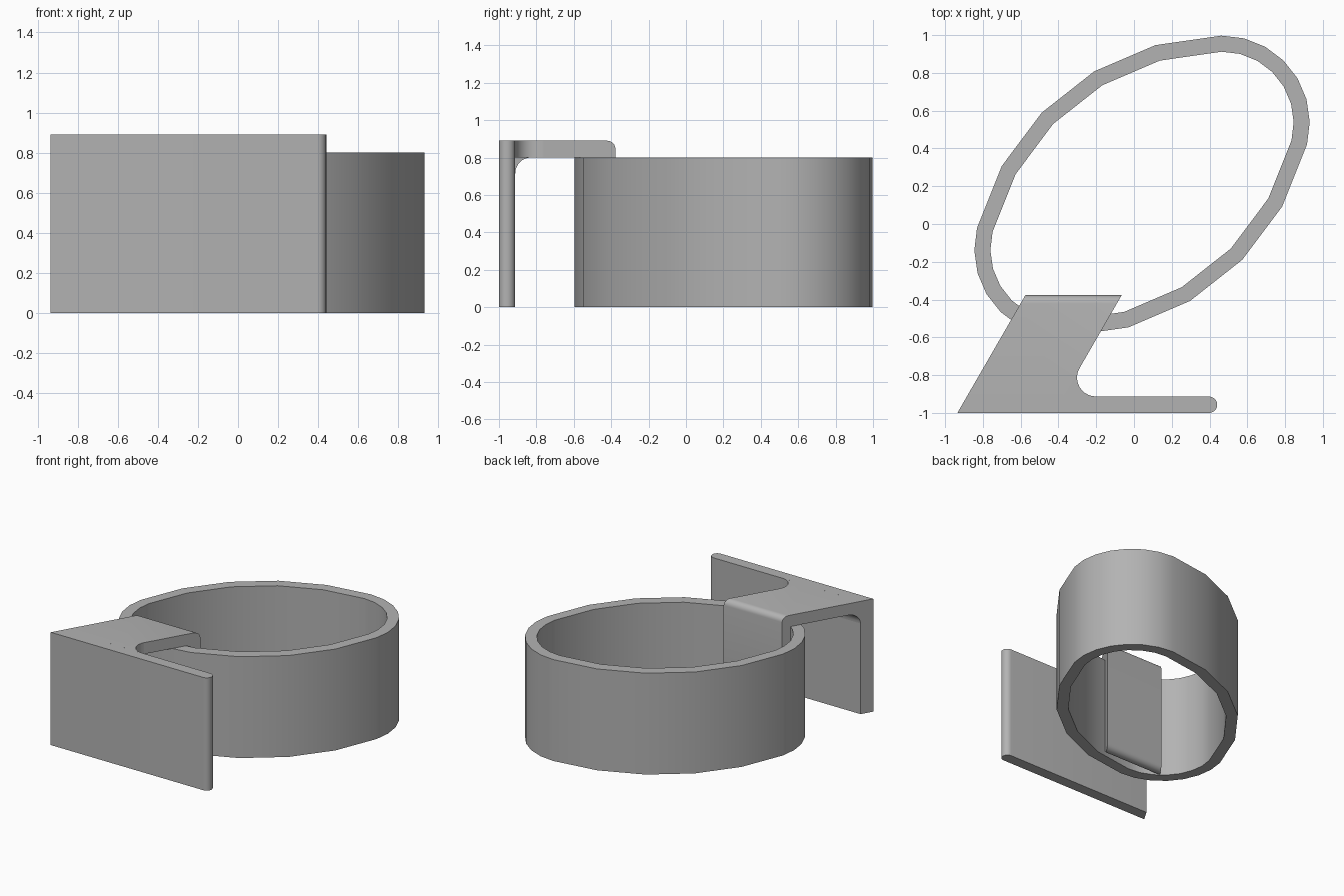
import bpy
import bmesh
from math import sin, cos, tan, radians

if "Cube" in bpy.data.objects:
    bpy.data.objects.remove(bpy.data.objects["Cube"])

grey = bpy.data.materials.new("plain_grey")
grey.use_nodes = True
grey.diffuse_color = (0.45, 0.45, 0.45, 1)
grey.node_tree.nodes["Principled BSDF"].inputs["Base Color"].default_value = (0.45, 0.45, 0.45, 1)


def arc(cx, cy, r, start, end, steps):
    """Points along a circular arc, angles in degrees."""
    angles = [radians(start + (end - start) * i / steps) for i in range(steps + 1)]
    return [(cx + r * cos(a), cy + r * sin(a)) for a in angles]


def finish(name, bm):
    bmesh.ops.recalc_face_normals(bm, faces=bm.faces)
    mesh = bpy.data.meshes.new(name)
    bm.to_mesh(mesh)
    bm.free()
    mesh.materials.append(grey)
    obj = bpy.data.objects.new(name, mesh)
    bpy.context.collection.objects.link(obj)
    bpy.ops.object.select_all(action="DESELECT")
    obj.select_set(True)
    bpy.context.view_layer.objects.active = obj
    bpy.ops.object.shade_smooth_by_angle(angle=radians(30))
    return obj


def prism(name, near, far):
    """Solid between two matching outlines."""
    bm = bmesh.new()
    a = [bm.verts.new(p) for p in near]
    b = [bm.verts.new(p) for p in far]
    bm.faces.new(a)
    bm.faces.new(b[::-1])
    for i in range(len(a)):
        j = (i + 1) % len(a)
        bm.faces.new((a[i], b[i], b[j], a[j]))
    return finish(name, bm)


def upright(name, outline, z0, z1):
    return prism(name, [(x, y, z0) for x, y in outline], [(x, y, z1) for x, y in outline])


# Oval ring: two tight end arcs joined by two wide side arcs
CX, CY, TILT, HALF = 0.0425, 0.2, 38.2, 37.5
END_OFFSET, END_R = 0.542, 0.462
SIDE_R = END_R + END_OFFSET / sin(radians(HALF))
SIDE_OFFSET = END_OFFSET / tan(radians(HALF))


def oval(inset):
    points = []
    for turn in (TILT, TILT + 180):
        t = radians(turn)
        end = (CX + END_OFFSET * cos(t), CY + END_OFFSET * sin(t))
        side = (CX + SIDE_OFFSET * sin(t), CY - SIDE_OFFSET * cos(t))
        spread = 90 - HALF
        points += arc(*end, END_R - inset, turn - spread, turn + spread, 7)[:-1]
        points += arc(*side, SIDE_R - inset, turn + spread, turn + 180 - spread, 5)[:-1]
    return points


bm = bmesh.new()
loops = [[bm.verts.new((x, y, z)) for x, y in oval(inset)]
         for inset, z in ((0, 0), (0, 0.8), (0.085, 0.8), (0.085, 0))]
count = len(loops[0])
for k in range(4):
    a, b = loops[k], loops[(k + 1) % 4]
    for i in range(count):
        j = (i + 1) % count
        bm.faces.new((a[i], a[j], b[j], b[i]))
finish("oval_ring", bm)

# Front plate with a slanted left end and a rounded right end
TOP, UNDER, BACK = 0.89, 0.80, -0.913
SLANT = tan(radians(30))
plate = [(-0.935, -1), *arc(0.397, -0.957, 0.0435, -90, 90, 10),
         (-0.935 + SLANT * (BACK + 1), BACK)]
upright("front_plate", plate, 0, TOP)

# Arm with an inner fillet at the plate and a hook that drops inside the ring
profile = [(BACK, TOP), (BACK, UNDER - 0.085),
           *arc(BACK + 0.085, UNDER - 0.085, 0.085, 180, 90, 8)[1:],
           (-0.463, UNDER),
           *arc(-0.42, 0.043, 0.043, 180, 360, 12),
           *arc(-0.422, TOP - 0.045, 0.045, 0, 90, 6)]


def sheared(x_front):
    return [(x_front + SLANT * (y + 1), y, z) for y, z in profile]


prism("arm_and_hook", sheared(-0.935), sheared(-0.425))

# Curved web filling the corner between arm and plate
corner = -0.425 + SLANT * (BACK + 1)
reach = 0.1 / tan(radians(30))
web = [(corner, BACK), *arc(corner + reach, BACK + 0.1, 0.1, 270, 150, 10)]
upright("corner_web", web, UNDER, TOP)
